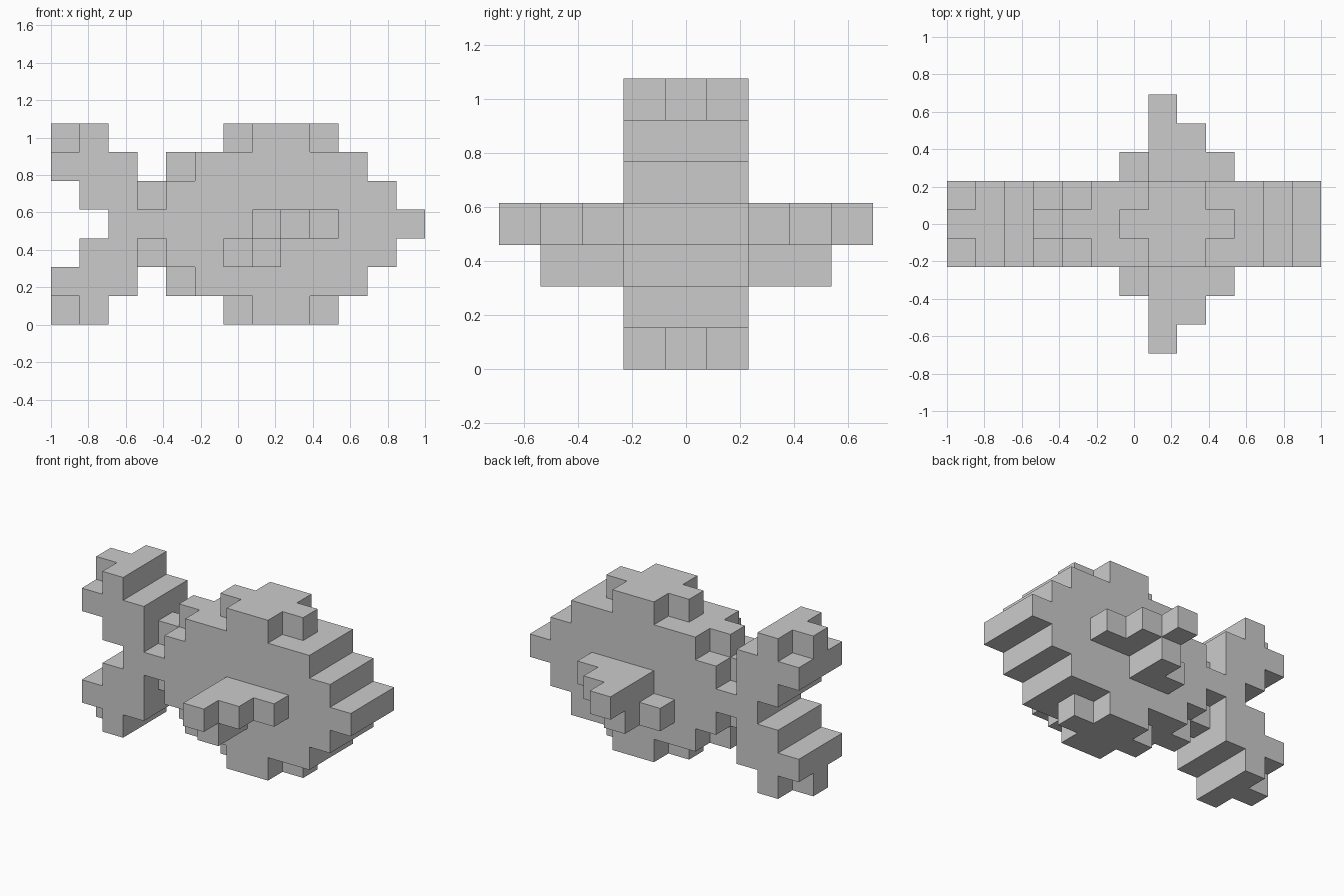
import bpy, bmesh, math
from mathutils import Vector

if "Cube" in bpy.data.objects:
    bpy.data.objects.remove(bpy.data.objects["Cube"])

U = 2 / 13  # cube edge; the model is 13 x 9 x 7 cubes


def block(x0, x1, z, half=1):
    """Cells of columns x0..x1 in row z, from y = -half to half."""
    return {(x, y, z) for x in range(x0, x1 + 1) for y in range(-half, half + 1)}


# Body: (row, first/last wide column, first/last centre-only column)
body, tail = set(), set()
body |= block(3, 12, 3)
for row, wide, thin in ((4, (4, 11), (3, 11)), (5, (5, 10), (4, 10)), (6, (7, 8), (6, 9))):
    for z in (row, 6 - row):
        body |= block(*wide, z) | block(*thin, z, 0)

# Forked tail, upper and lower halves alike
tail |= block(2, 2, 3)
for row, wide, thin in ((4, (1, 2), (1, 2)), (5, (0, 2), (0, 2)), (6, (1, 1), (0, 1))):
    for z in (row, 6 - row):
        tail |= block(*wide, z) | block(*thin, z, 0)

# Side fin: (column, distance from the middle, row)
fin = {(7, 2, 3), (8, 2, 3), (9, 2, 3), (7, 3, 3), (8, 3, 3), (7, 4, 3),
       (6, 2, 2), (7, 2, 2), (7, 3, 2)}
parts = {"body": body, "tail": tail, "left_fin": fin,
         "right_fin": {(x, -y, z) for x, y, z in fin}}
solid = set().union(*parts.values())


def build(name, cells):
    """Skin the cells, leaving out every face hidden by a neighbour."""
    bm = bmesh.new()
    for cell in cells:
        for axis in range(3):
            for sign in (-1, 1):
                n = Vector((0, 0, 0))
                n[axis] = sign
                if tuple(int(c + d) for c, d in zip(cell, n)) in solid:
                    continue
                a = Vector((0, 0, 0))
                a[(axis + 1) % 3] = 1
                b = n.cross(a)
                centre = Vector((cell[0] - 6, cell[1], cell[2] + 0.5))
                corners = [centre + (n + a * i + b * j) / 2
                           for i, j in ((-1, -1), (1, -1), (1, 1), (-1, 1))]
                bm.faces.new([bm.verts.new(c * U) for c in corners])
    bmesh.ops.remove_doubles(bm, verts=bm.verts, dist=1e-4)
    mesh = bpy.data.meshes.new(name)
    bm.to_mesh(mesh)
    bm.free()
    bpy.context.collection.objects.link(bpy.data.objects.new(name, mesh))


for name, cells in parts.items():
    build(name, cells)
